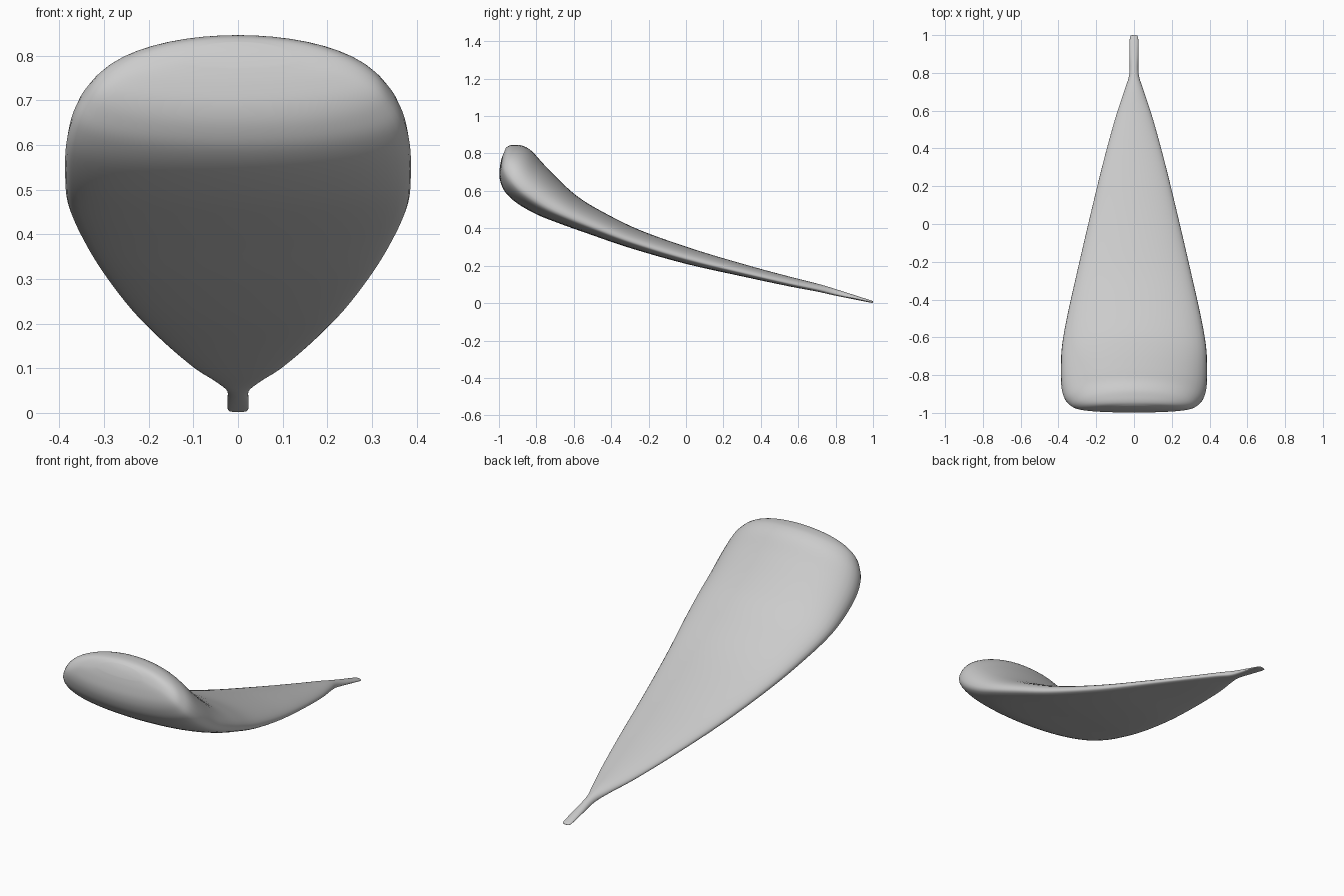
import bpy, bmesh, math
from mathutils import Vector

if "Cube" in bpy.data.objects:
    bpy.data.objects.remove(bpy.data.objects["Cube"])

# Stations along the blade: bottom y, bottom z, top y, top z, half width
stations = [
    (1.00, .003, 1.00, .008, .010),
    (.985, .003, .987, .015, .022),
    (.90, .020, .90, .043, .024),
    (.79, .042, .80, .075, .025),
    (.70, .062, .71, .102, .052),
    (.55, .090, .56, .140, .101),
    (.30, .143, .32, .205, .168),
    (.00, .210, .03, .292, .240),
    (-.30, .295, -.25, .392, .308),
    (-.52, .370, -.44, .485, .355),
    (-.68, .427, -.57, .563, .381),
    (-.80, .475, -.665, .645, .387),
    (-.90, .532, -.76, .742, .385),
    (-.96, .585, -.825, .813, .370),
    (-.988, .635, -.872, .841, .343),
    (-.998, .685, -.915, .846, .305),
    (-.994, .735, -.945, .842, .235),
    (-.986, .775, -.963, .830, .120),
]
STEPS, SIDES, EDGE = 5, 48, .32


def spline(a, b, c, d, t):
    """Smooth interpolation between b and c."""
    return tuple(.5 * (2*q + (r-p)*t + (2*p-5*q+4*r-s)*t*t + (3*q-p-3*r+s)*t**3)
                 for p, q, r, s in zip(a, b, c, d))


rows = []
n = len(stations)
for i in range(n - 1):
    quad = [stations[min(max(i + k, 0), n - 1)] for k in (-1, 0, 1, 2)]
    rows += [spline(*quad, k / STEPS) for k in range(STEPS)]
rows.append(stations[-1])

# Loft domed cross-sections, fuller below than above
bm = bmesh.new()
rings = []
for by, bz, ty, tz, w in rows:
    low, high = Vector((0, by, bz)), Vector((0, ty, tz))
    ring = []
    for k in range(SIDES):
        a = 2 * math.pi * k / SIDES
        s, c = math.sin(a), math.cos(a)
        f = EDGE + (1 - EDGE) * s if s >= 0 else EDGE * (1 - abs(s) ** .8)
        p = low.lerp(high, f)
        p.x = w * c
        ring.append(bm.verts.new(p))
    rings.append(ring)
for r0, r1 in zip(rings, rings[1:]):
    for k in range(SIDES):
        j = (k + 1) % SIDES
        bm.faces.new((r0[k], r0[j], r1[j], r1[k]))

# Close both ends with fans
for ring in (rings[0], rings[-1]):
    mid = sum((v.co for v in ring), Vector()) / SIDES
    hub = bm.verts.new(mid)
    for k in range(SIDES):
        bm.faces.new((ring[k], ring[(k + 1) % SIDES], hub))
bmesh.ops.recalc_face_normals(bm, faces=bm.faces[:])
for f in bm.faces:
    f.smooth = True

mesh = bpy.data.meshes.new("petal")
bm.to_mesh(mesh)
bm.free()
petal = bpy.data.objects.new("petal", mesh)
bpy.context.collection.objects.link(petal)
